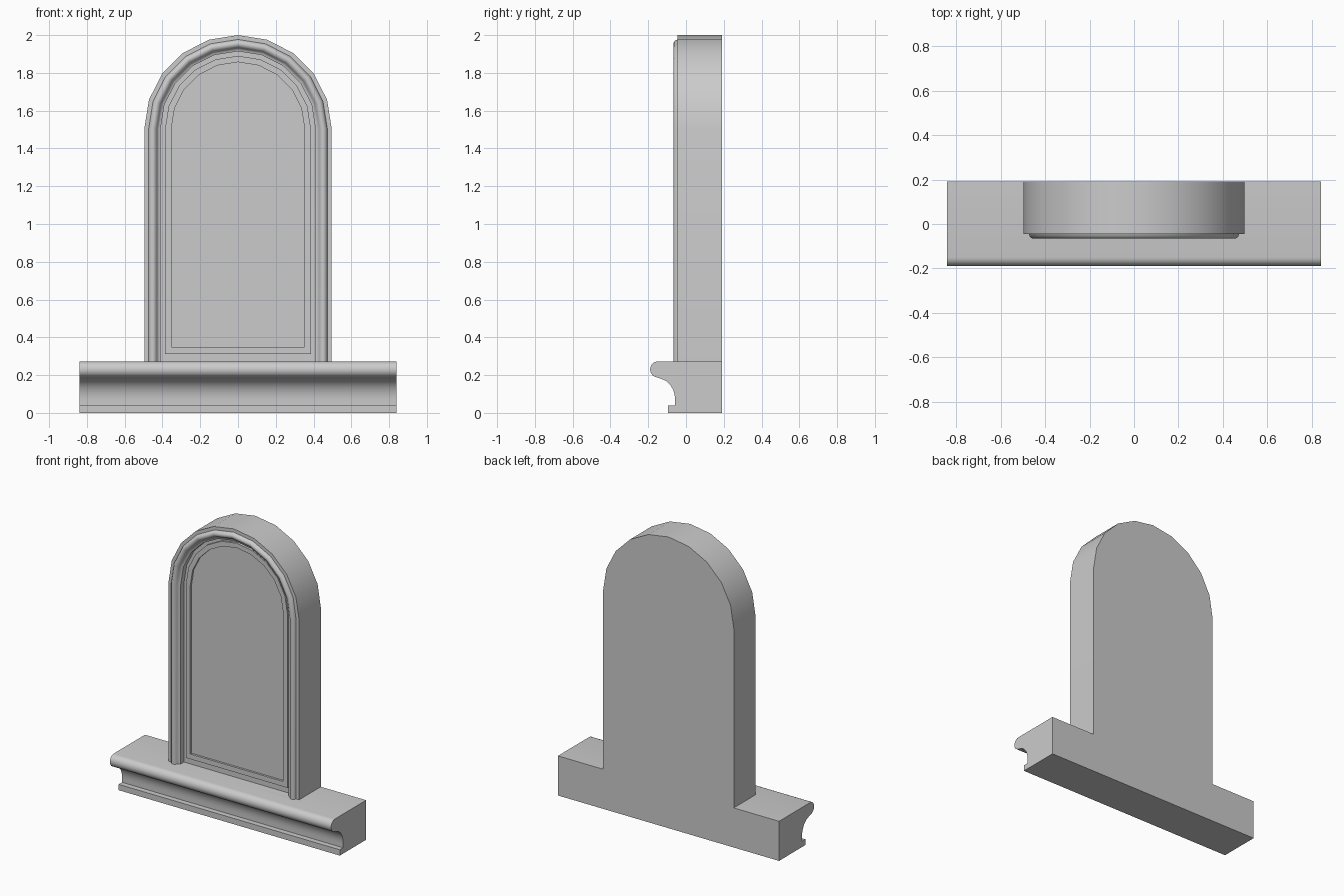
import bpy, bmesh, math

if "Cube" in bpy.data.objects:
    bpy.data.objects.remove(bpy.data.objects["Cube"])

SILL_TOP, SPRING, SEGS = 0.272, 1.504, 10


def finish(name, bm, angle=35):
    bmesh.ops.recalc_face_normals(bm, faces=bm.faces)
    me = bpy.data.meshes.new(name)
    bm.to_mesh(me)
    bm.free()
    ob = bpy.data.objects.new(name, me)
    bpy.context.collection.objects.link(ob)
    bpy.ops.object.select_all(action='DESELECT')
    ob.select_set(True)
    bpy.context.view_layer.objects.active = ob
    bpy.ops.object.shade_smooth_by_angle(angle=math.radians(angle))
    return ob


def arch_loop(bm, r, y, bottom):
    """Closed round-headed outline of half width r at depth y."""
    pts = [(r, bottom)]
    for i in range(SEGS + 1):
        a = math.pi * i / SEGS
        pts.append((r * math.cos(a), SPRING + r * math.sin(a)))
    pts.append((-r, bottom))
    return [bm.verts.new((x, y, z)) for x, z in pts]


def bridge(bm, a, b):
    n = len(a)
    for i in range(n):
        j = (i + 1) % n
        bm.faces.new((a[i], a[j], b[j], b[i]))


def arc(cy, cz, ry, rz, a0, a1, n):
    out = []
    for i in range(n + 1):
        a = math.radians(a0 + (a1 - a0) * i / n)
        out.append((cy + ry * math.cos(a), cz + rz * math.sin(a)))
    return out


# Sill: moulded (y, z) profile extruded along x
profile = [(0.19, 0), (-0.095, 0), (-0.095, 0.04), (-0.058, 0.04)]
profile += arc(-0.148, 0.07, 0.09, 0.112, 0, 80, 8)    # cove
profile += arc(-0.15, 0.23, 0.04, 0.042, 260, 90, 10)  # rounded nose
profile += [(0.19, SILL_TOP)]
bm = bmesh.new()
ends = [[bm.verts.new((x, y, z)) for y, z in profile] for x in (-0.84, 0.84)]
bridge(bm, *ends)
for e in ends:
    bm.faces.new(e)
finish("sill", bm)

# Arched slab with moulded rim and recessed field: (half width, y) stations
stations = [(0.496, 0.19), (0.496, -0.045), (0.473, -0.045), (0.469, -0.055),
            (0.46, -0.064), (0.45, -0.066), (0.44, -0.063), (0.432, -0.055),
            (0.427, -0.045), (0.42, -0.038), (0.41, -0.036), (0.41, 0.0)]
bm = bmesh.new()
loops = [arch_loop(bm, r, y, SILL_TOP) for r, y in stations]
for a, b in zip(loops, loops[1:]):
    bridge(bm, a, b)
bm.faces.new(loops[0])
bm.faces.new(loops[-1])
finish("arched_slab", bm)

# Thin raised border around the inner panel
bm = bmesh.new()
section = [(0.386, 0.002, 0.313), (0.386, -0.014, 0.313),
           (0.353, -0.014, 0.348), (0.353, 0.002, 0.348)]
loops = [arch_loop(bm, *s) for s in section]
for i in range(4):
    bridge(bm, loops[i], loops[(i + 1) % 4])
finish("panel_border", bm)
